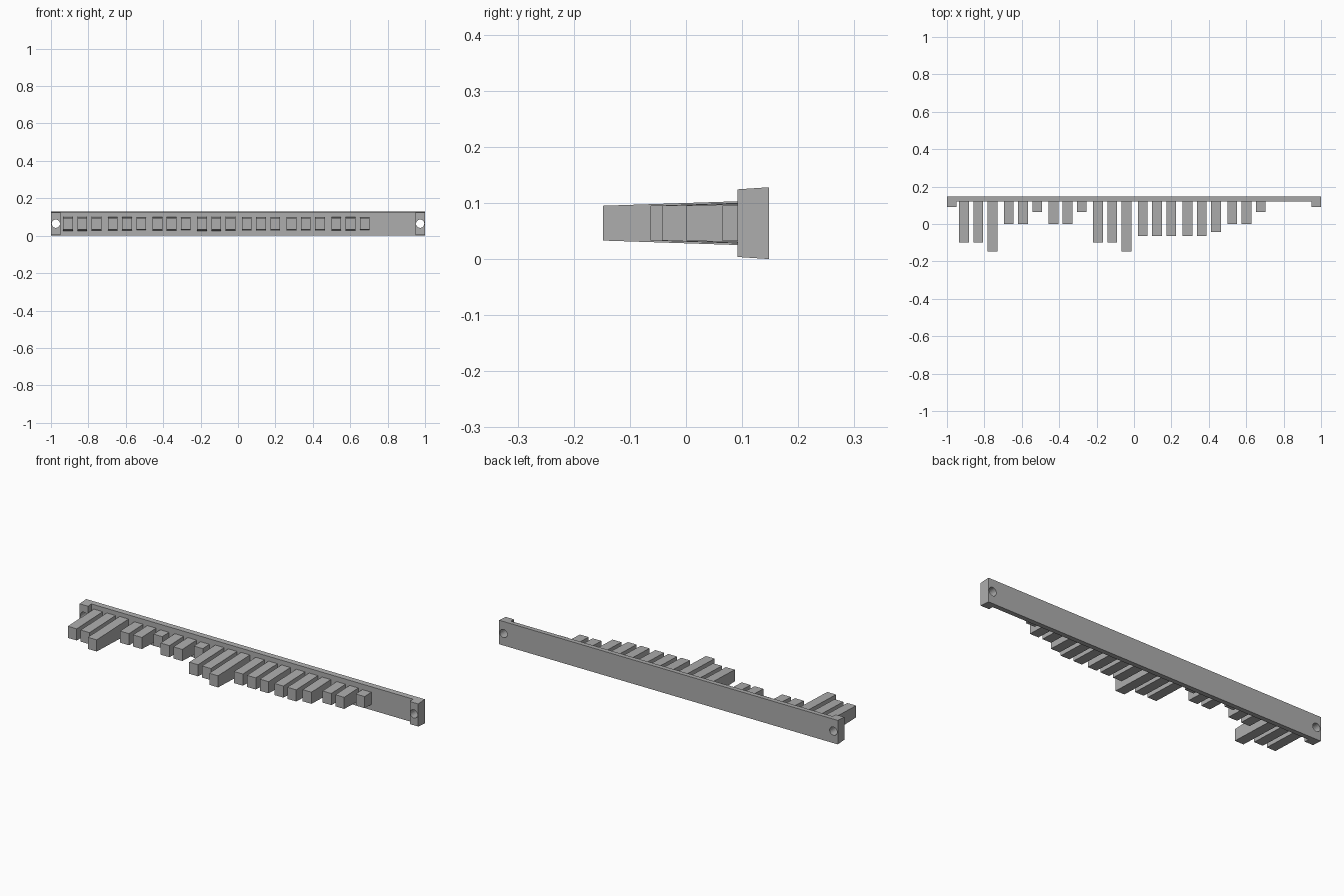
import bpy, bmesh, math
from mathutils import Matrix

if "Cube" in bpy.data.objects:
    bpy.data.objects.remove(bpy.data.objects["Cube"])

grey = bpy.data.materials.new("plain grey")
grey.use_nodes = True
colour = (0.42, 0.42, 0.42, 1)
grey.diffuse_color = colour
grey.node_tree.nodes["Principled BSDF"].inputs["Base Color"].default_value = colour

MID = 0.064    # height of the centre line
BACK = 0.148   # rear face


def finish(bm, name):
    bmesh.ops.recalc_face_normals(bm, faces=bm.faces)
    mesh = bpy.data.meshes.new(name)
    bm.to_mesh(mesh)
    bm.free()
    mesh.materials.append(grey)
    ob = bpy.data.objects.new(name, mesh)
    bpy.context.collection.objects.link(ob)
    return ob


def prism(name, x0, x1, y0, y1, half0, half1):
    """Block whose half height goes from half0 at the front to half1 at the back."""
    bm = bmesh.new()
    profile = [(y0, -half0), (y1, -half1), (y1, half1), (y0, half0)]
    face = bm.faces.new([bm.verts.new((x0, y, MID + h)) for y, h in profile])
    ext = bmesh.ops.extrude_face_region(bm, geom=[face])
    moved = [g for g in ext["geom"] if isinstance(g, bmesh.types.BMVert)]
    bmesh.ops.translate(bm, verts=moved, vec=(x1 - x0, 0, 0))
    return finish(bm, name)


def bar_half(y):
    return 0.064 - (BACK - y) / 15


def add_boolean(target, other, operation):
    mod = target.modifiers.new(operation.lower(), 'BOOLEAN')
    mod.operation = operation
    mod.solver = 'EXACT'
    mod.object = other


# Back bar with a thicker mounting block at each end
bar = prism("back_bar", -1, 1, 0.12, BACK, bar_half(0.12), bar_half(BACK))
for side, name in ((-1, "right"), (1, "left")):
    xs = sorted((side, side * 0.95))
    block = prism(name + "_end_block", *xs, 0.092, BACK, bar_half(0.092), bar_half(BACK))

    # Screw hole through block and bar
    bm = bmesh.new()
    bmesh.ops.create_cone(bm, cap_ends=True, segments=24, radius1=0.022, radius2=0.022, depth=0.3,
                          matrix=Matrix.Translation((side * 0.974, 0.12, MID))
                          @ Matrix.Rotation(math.pi / 2, 4, 'X'))
    hole = finish(bm, name + "_hole_cutter")
    hole.hide_render = True
    hole.hide_viewport = True
    add_boolean(bar, block, 'UNION')
    add_boolean(bar, hole, 'DIFFERENCE')
    block.hide_render = True
    block.hide_viewport = True

# Teeth in groups of three, given by the depth of each tip
groups = [(-0.1, -0.1, -0.148), (0, 0, 0.064), (0, 0, 0.064), (-0.1, -0.1, -0.148),
          (-0.063, -0.063, -0.063), (-0.063, -0.063, -0.043), (0, 0, 0.064)]
for g, tips in enumerate(groups):
    for t, tip in enumerate(tips):
        x = -0.909 + g * 0.239 + t * 0.076
        root = 0.13
        prism(f"tooth_{g * 3 + t + 1}", x - 0.026, x + 0.026, tip, root,
              0.031, 0.031 + (root - tip) / 30)
